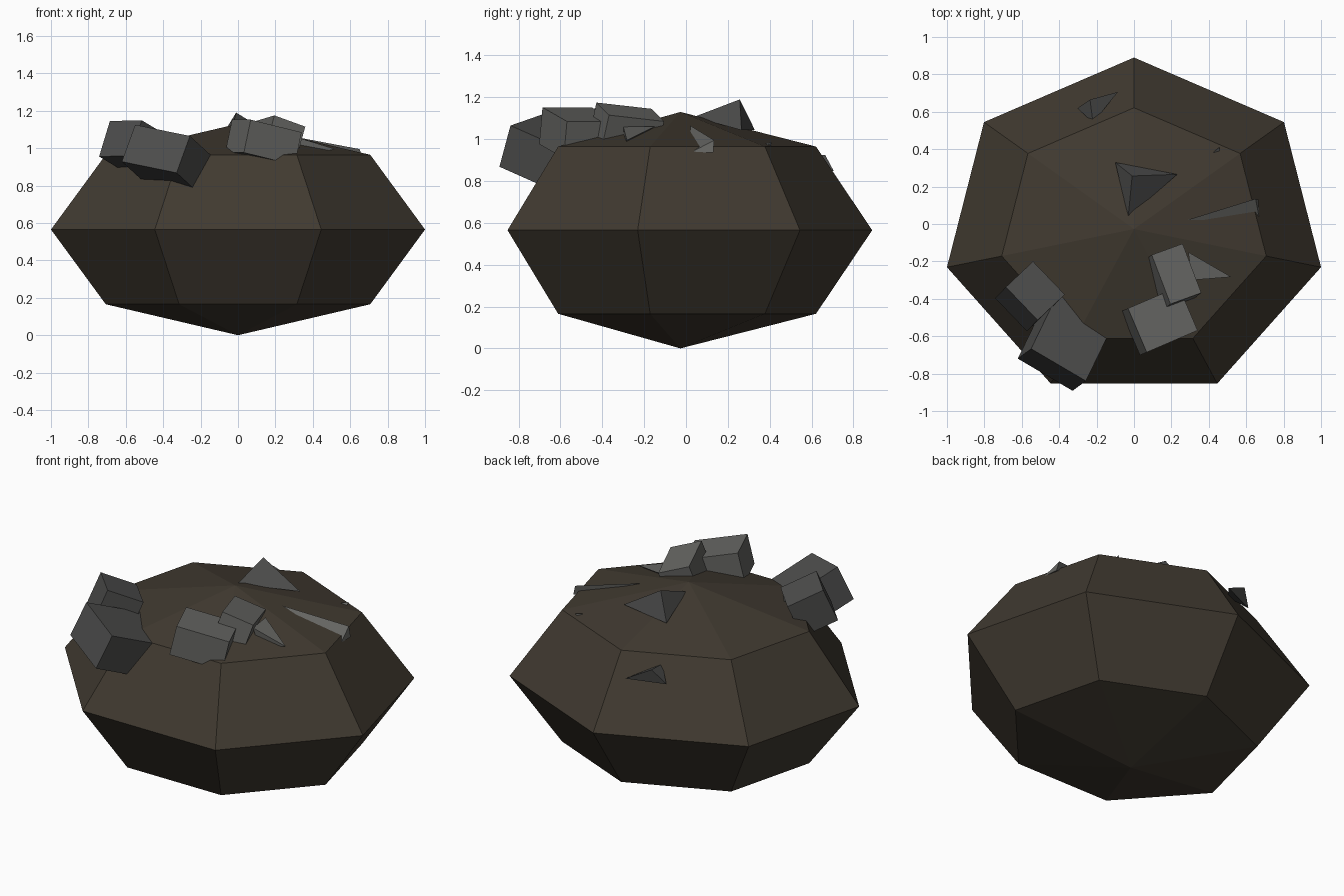
import bpy
from mathutils import Vector
from math import pi, sin, cos

if "Cube" in bpy.data.objects:
    bpy.data.objects.remove(bpy.data.objects["Cube"])


def material(name, rgb):
    m = bpy.data.materials.new(name)
    m.diffuse_color = (*rgb, 1)
    m.use_nodes = True
    m.node_tree.nodes["Principled BSDF"].inputs["Base Color"].default_value = m.diffuse_color
    return m


BROWN = material("dark_earth", (0.052, 0.042, 0.030))
DARK = material("dark_stone", (0.075, 0.075, 0.073))
LIGHT = material("light_stone", (0.13, 0.13, 0.122))


def mesh_object(name, verts, faces, mat):
    me = bpy.data.meshes.new(name)
    me.from_pydata([tuple(v) for v in verts], [], faces)
    me.materials.append(mat)
    ob = bpy.data.objects.new(name, me)
    bpy.context.collection.objects.link(ob)
    return ob


def block(name, corner, u, v, height, mat):
    """Tilted box from its front left top corner and two top edges."""
    p, u, v = Vector(corner), Vector(u), Vector(v)
    w = u.cross(v).normalized() * -height
    verts = [p + w, p + w + u, p + w + u + v, p + w + v, p, p + u, p + u + v, p + v]
    faces = [(3, 2, 1, 0), (4, 5, 6, 7), (0, 1, 5, 4), (1, 2, 6, 5), (2, 3, 7, 6), (3, 0, 4, 7)]
    return mesh_object(name, verts, faces, mat)


def shard(name, peak, base, mat, sink=1.0):
    """Four sided splinter; its base points can be pushed deeper into the boulder."""
    p = Vector(peak)
    b = [p + (Vector(q) - p) * sink for q in base]
    if (b[1] - b[0]).cross(b[2] - b[0]).dot(p - b[0]) < 0:
        b.reverse()
    return mesh_object(name, [p] + b, [(0, 1, 2), (0, 2, 3), (0, 3, 1), (3, 2, 1)], mat)


# Boulder: squashed seven sided, four ring sphere
N, H = 7, 0.565
verts = [(0, -0.027, 0)]
for lat in (-pi / 4, 0, pi / 4):
    for i in range(N):
        a = pi / 2 + 2 * pi * i / N
        verts.append((1.0257 * cos(lat) * cos(a), 0.917 * cos(lat) * sin(a) - 0.027, H + H * sin(lat)))
verts.append((0, -0.027, 2 * H))
faces = []
for i in range(N):
    j = (i + 1) % N
    faces += [(0, 1 + j, 1 + i), (1 + 2 * N + i, 1 + 2 * N + j, 1 + 3 * N)]
    for r in (1, 1 + N):
        faces.append((r + i, r + j, r + N + j, r + N + i))
mesh_object("boulder", verts, faces, BROWN)

# Stone blocks half buried in the top
block("large_block", (-0.55, -0.667, 1.125), (0.293, -0.172, -0.06), (0.154, 0.318, -0.141), 0.216, DARK)
block("left_block", (-0.685, -0.337, 1.145), (0.170, -0.177, 0.004), (0.145, 0.137, -0.087), 0.207, DARK)
block("front_block", (0.068, -0.686, 1.152), (0.272, 0.117, -0.067), (-0.10, 0.235, 0.0), 0.18, LIGHT)
block("rear_block", (0.195, -0.428, 1.175), (0.165, 0.06, -0.06), (-0.10, 0.263, -0.03), 0.17, LIGHT)

# Splinters
shard("top_shard", (-0.01, 0.257, 1.19),
      [(-0.096, 0.326, 1.05), (0.22, 0.265, 1.05), (-0.03, 0.048, 1.11)], DARK, 1.05)
shard("back_shard", (-0.235, 0.665, 0.925),
      [(-0.30, 0.62, 0.84), (-0.09, 0.705, 0.85), (-0.22, 0.545, 0.91)], DARK, 1.03)
shard("right_shard", (0.65, 0.135, 0.995),
      [(0.28, 0.02, 1.065), (0.67, 0.03, 0.94), (0.665, 0.13, 0.935)], LIGHT)
shard("front_shard", (0.31, -0.30, 1.06),
      [(0.29, -0.15, 1.06), (0.52, -0.283, 0.995), (0.34, -0.29, 0.96)], LIGHT)
shard("tiny_shard", (0.457, 0.41, 0.985),
      [(0.42, 0.38, 0.98), (0.46, 0.37, 0.96), (0.44, 0.40, 0.95)], LIGHT)
